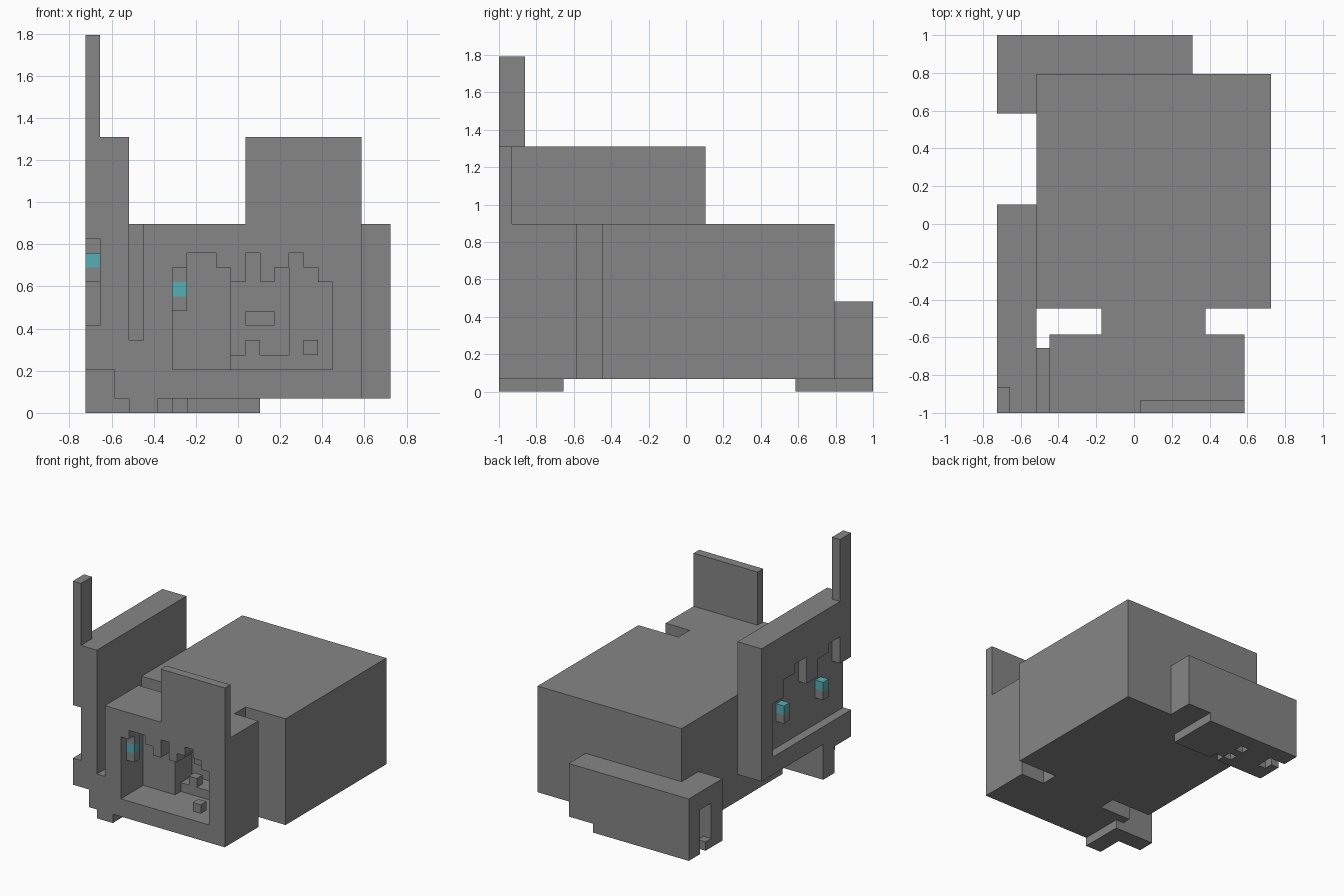
import bpy
import bmesh
from itertools import product
from mathutils import Vector

UNIT = 2 / 29
ORIGIN = Vector((10.5, 14.5, 0))

default_cube = bpy.data.objects.get("Cube")
if default_cube:
    bpy.data.objects.remove(default_cube, do_unlink=True)


def make_material(name, red, green, blue):
    material = bpy.data.materials.new(name)
    material.use_nodes = True
    colour = (red, green, blue, 1)
    material.diffuse_color = colour
    material.node_tree.nodes["Principled BSDF"].inputs["Base Color"].default_value = colour
    return material


stone = make_material("stone grey", 0.24, 0.24, 0.24)
aqua = make_material("aqua blue", 0.09, 0.43, 0.46)


def block(x_from, x_to, y_from, y_to, z_from, z_to):
    """All the unit cells inside a box measured in grid steps."""
    return set(product(range(x_from, x_to), range(y_from, y_to), range(z_from, z_to)))


parts = {}
glowing = set()

# Main body, a plain box raised one step
parts["main_body"] = block(3, 21, 8, 26, 1, 13)

# Front block with the neck that joins it to the body
head = block(4, 19, 0, 6, 1, 13) | block(8, 16, 6, 8, 1, 13)

# Jagged opening carved in the front block
opening_tops = (10, 11, 11, 10, 9, 11, 9, 10, 11, 10, 9)
for step, top in enumerate(opening_tops):
    column = 6 + step
    if column < 10:
        depth = 4
    elif column < 14:
        depth = 7
    else:
        depth = 5
    head -= block(column, column + 1, 0, depth, 3, top)

# Ledges and small cubes inside the opening
head |= block(10, 14, 5, 7, 3, 4)
head |= block(11, 12, 5, 6, 4, 5)
head |= block(11, 13, 6, 7, 6, 7)
head |= block(15, 16, 0, 1, 4, 5)
head |= block(6, 7, 1, 2, 7, 10)
glowing |= block(6, 7, 1, 2, 8, 9)
parts["front_block"] = head

# Thin upright plate on the front block
parts["front_plate"] = block(11, 19, 0, 1, 13, 19)

# Side panel with a stepped recess on its outer face
panel = block(0, 3, 0, 5, 3, 19) | block(0, 3, 5, 16, 4, 19)
recess_tops = (12, 15, 14, 12, 15, 14, 12)
for step, top in enumerate(recess_tops):
    panel -= block(0, 1, 2 * step, 2 * step + 2, 6, top)

# Two posts with glowing tips in the recess
for row in (4, 11):
    panel |= block(0, 1, row, row + 1, 9, 11)
    glowing |= block(0, 1, row, row + 1, 10, 11)
parts["side_panel"] = panel

# Bridge between the panel and the front block
parts["panel_bridge"] = block(3, 4, 0, 5, 1, 5) | block(2, 3, 0, 5, 1, 3)

# Tall pole on the panel corner
parts["corner_pole"] = block(0, 1, 0, 2, 19, 26)

# Angled front foot
parts["front_foot"] = block(3, 5, 0, 5, 0, 1) | block(0, 3, 3, 5, 0, 3)

# Rear bumper wrapping around the back corner, with its low base
rear = block(0, 15, 26, 29, 1, 7) | block(0, 3, 23, 26, 1, 7)
rear |= block(0, 12, 23, 29, 0, 1)
rear -= block(0, 2, 25, 27, 0, 5)
rear |= block(0, 1, 25, 26, 0, 1)
for column, row in ((6, 23), (5, 24), (5, 26)):
    rear -= block(column, column + 1, row, row + 1, 0, 1)
parts["rear_bumper"] = rear

occupied = set().union(*parts.values())


def build_part(name, cells):
    """Skin the exposed sides of the cells and merge flat neighbours."""
    bm = bmesh.new()
    corners = {}

    def corner(position):
        key = tuple(round(value) for value in position)
        if key not in corners:
            corners[key] = bm.verts.new((position - ORIGIN) * UNIT)
        return corners[key]

    for cell in sorted(cells):
        for axis, side in product(range(3), (0, 1)):
            normal = Vector((0, 0, 0))
            normal[axis] = 2 * side - 1
            neighbour = tuple(int(a + b) for a, b in zip(cell, normal))
            if neighbour in occupied:
                continue
            first, second = Vector((0, 0, 0)), Vector((0, 0, 0))
            first[(axis + 1) % 3] = 1
            second[(axis + 2) % 3] = 1
            start = Vector(cell)
            start[axis] += side
            loop = [start, start + first, start + first + second, start + second]
            if not side:
                loop.reverse()
            face = bm.faces.new([corner(point) for point in loop])
            face.material_index = int(cell in glowing)

    bmesh.ops.dissolve_limit(bm, angle_limit=0.01, verts=bm.verts[:],
                             edges=bm.edges[:], delimit={'MATERIAL'})
    mesh = bpy.data.meshes.new(name)
    bm.to_mesh(mesh)
    bm.free()
    mesh.materials.append(stone)
    mesh.materials.append(aqua)
    part = bpy.data.objects.new(name, mesh)
    bpy.context.collection.objects.link(part)


for part_name, part_cells in parts.items():
    build_part(part_name, part_cells)
